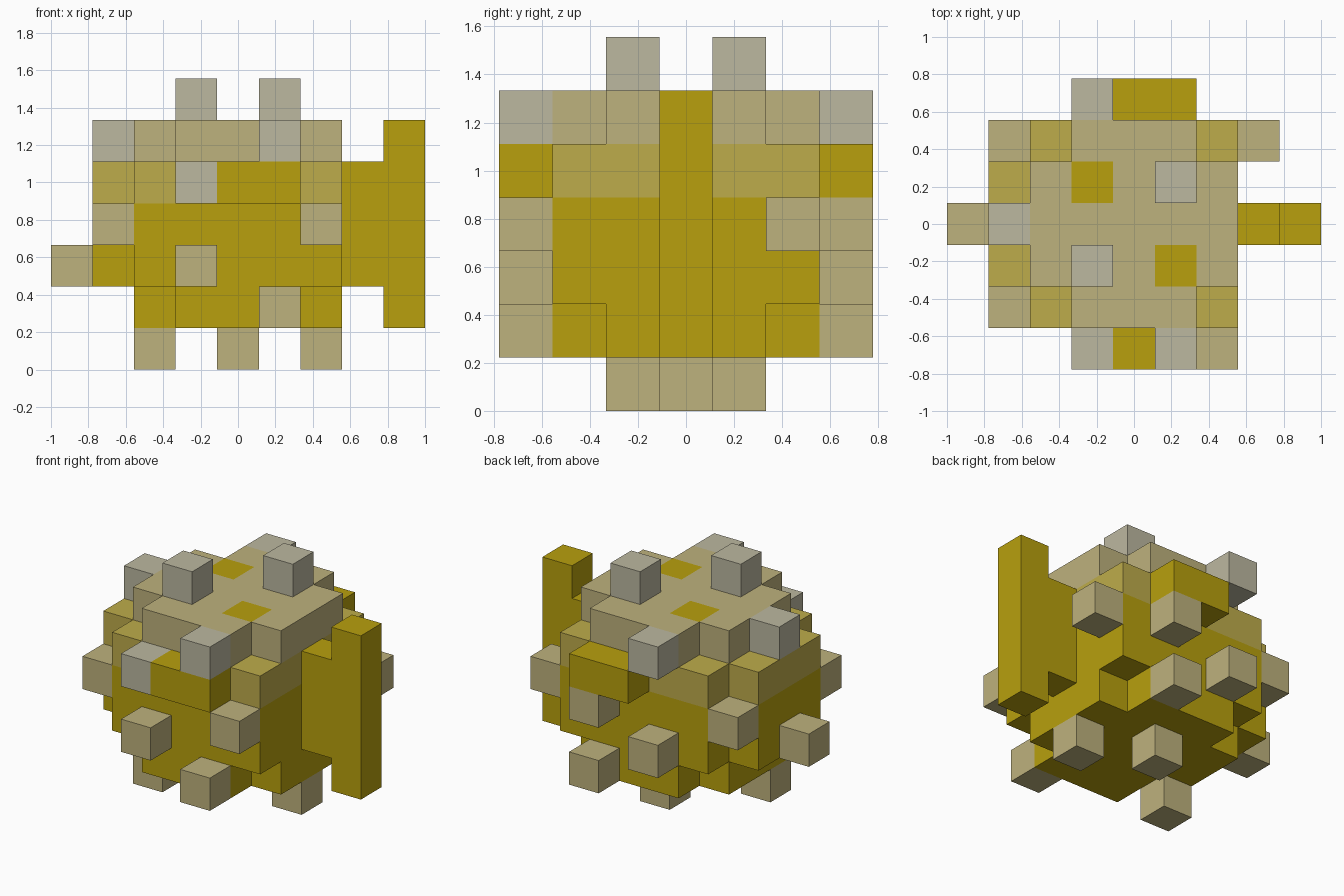
import bpy, bmesh
from mathutils import Vector

if "Cube" in bpy.data.objects:
    bpy.data.objects.remove(bpy.data.objects["Cube"])

S = 2 / 9                      # block size; grid is 9 x 7 x 7 blocks
ORIGIN = Vector((-1, -3.5 * S, 0))


def material(name, rgb):
    m = bpy.data.materials.new(name)
    m.diffuse_color = (*rgb, 1)
    m.use_nodes = True
    m.node_tree.nodes["Principled BSDF"].inputs["Base Color"].default_value = m.diffuse_color
    return m


MATS = {
    "gold": material("gold", (0.479, 0.352, 0.004)),
    "ochre": material("ochre", (0.515, 0.413, 0.070)),
    "tan": material("tan", (0.515, 0.445, 0.205)),
    "grey": material("warm grey", (0.503, 0.479, 0.352)),
}
cells = {}                     # block position -> (part, colour)


def fill(part, colour, xs, ys, zs):
    """Fill an inclusive range of blocks."""
    for i in range(xs[0], xs[1] + 1):
        for j in range(ys[0], ys[1] + 1):
            for k in range(zs[0], zs[1] + 1):
                cells[i, j, k] = (part, colour)


def block(part, colour, *places):
    for i, j, k in places:
        fill(part, colour, (i, i), (j, j), (k, k))


def rounded_layer(part, colour, z):
    """Layer with its four corner blocks left out."""
    fill(part, colour, (3, 5), (1, 5), (z, z))
    fill(part, colour, (2, 6), (2, 4), (z, z))


# Body: belly, ochre band, and crown
rounded_layer("belly", "gold", 1)
fill("belly", "gold", (2, 6), (1, 5), (2, 3))
fill("body_band", "ochre", (2, 6), (1, 5), (4, 4))
rounded_layer("crown", "tan", 5)
block("crown", "gold", (3, 4, 5), (5, 2, 5))

# Face plate on the left end
fill("face", "gold", (1, 1), (2, 4), (2, 3))
fill("face", "ochre", (1, 1), (2, 4), (4, 4))

# Side fins and tail fin
for y in (0, 6):
    fill("side_fins", "gold", (4, 5), (y, y), (4, 4))
fill("tail_fin", "gold", (7, 7), (3, 3), (2, 4))
fill("tail_fin", "gold", (8, 8), (3, 3), (1, 5))

# Spikes: grey above, tan around the sides and below
block("upper_spikes", "grey", (3, 2, 6), (5, 4, 6), (1, 3, 5),
      (5, 0, 5), (3, 0, 4), (3, 6, 5))
block("side_spikes", "tan", (1, 1, 3), (1, 5, 3), (7, 5, 3), (0, 3, 2),
      (6, 0, 3), (3, 0, 2), (5, 0, 1), (5, 6, 3), (3, 6, 2), (5, 6, 1))
block("lower_spikes", "tan", (2, 2, 0), (4, 4, 0), (6, 3, 0))


def build(part):
    """Make one object from the exposed block sides of a part."""
    bm = bmesh.new()
    colours = list(dict.fromkeys(c for p, c in cells.values() if p == part))
    for pos, (owner, colour) in cells.items():
        if owner != part:
            continue
        for axis in range(3):
            for side in (-1, 1):
                near = list(pos)
                near[axis] += side
                if tuple(near) in cells:
                    continue
                n, u, v = Vector(), Vector(), Vector()
                n[axis] = side * 0.5
                u[(axis + 1) % 3] = 0.5
                v[(axis + 2) % 3] = 0.5 * side
                mid = Vector(pos) + Vector((0.5, 0.5, 0.5)) + n
                corners = (mid - u - v, mid + u - v, mid + u + v, mid - u + v)
                f = bm.faces.new([bm.verts.new(ORIGIN + c * S) for c in corners])
                f.material_index = colours.index(colour)
    bmesh.ops.remove_doubles(bm, verts=bm.verts, dist=1e-4)
    mesh = bpy.data.meshes.new(part)
    bm.to_mesh(mesh)
    bm.free()
    for c in colours:
        mesh.materials.append(MATS[c])
    bpy.context.collection.objects.link(bpy.data.objects.new(part, mesh))


for name in dict.fromkeys(p for p, _ in cells.values()):
    build(name)
